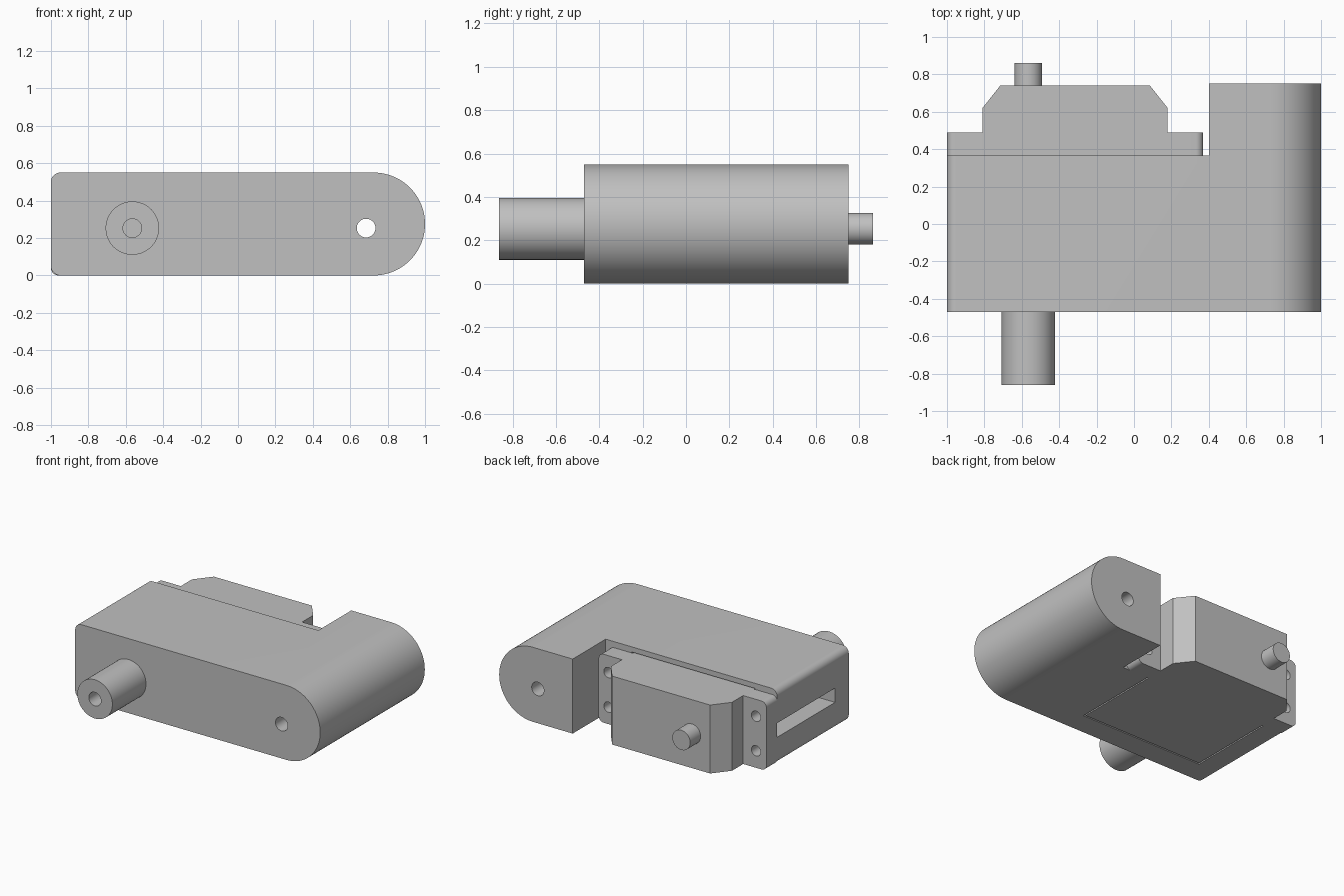
import bpy, bmesh, math
from mathutils import Vector

if "Cube" in bpy.data.objects:
    bpy.data.objects.remove(bpy.data.objects["Cube"], do_unlink=True)

grey = bpy.data.materials.new("plain grey")
grey.use_nodes = True
grey.diffuse_color = (0.53, 0.53, 0.53, 1)
grey.node_tree.nodes["Principled BSDF"].inputs["Base Color"].default_value = (0.53, 0.53, 0.53, 1)


def prism(name, outline, axis, low, high):
    """Extrude a flat outline along y (outline in x, z) or z (outline in x, y)."""
    bm = bmesh.new()
    place = (lambda a, b: (a, low, b)) if axis == "y" else (lambda a, b: (a, b, low))
    face = bm.faces.new([bm.verts.new(place(a, b)) for a, b in outline])
    extruded = bmesh.ops.extrude_face_region(bm, geom=[face])["geom"]
    step = Vector((0, high - low, 0)) if axis == "y" else Vector((0, 0, high - low))
    bmesh.ops.translate(bm, vec=step, verts=[g for g in extruded if isinstance(g, bmesh.types.BMVert)])
    bmesh.ops.recalc_face_normals(bm, faces=bm.faces)
    mesh = bpy.data.meshes.new(name)
    bm.to_mesh(mesh)
    bm.free()
    mesh.materials.append(grey)
    obj = bpy.data.objects.new(name, mesh)
    bpy.context.collection.objects.link(obj)
    return obj


def arc(x, z, r, start, end, steps):
    angles = [math.radians(start + (end - start) * i / steps) for i in range(steps + 1)]
    return [(x + r * math.cos(t), z + r * math.sin(t)) for t in angles]


def rounded(x0, x1, z0, z1, left, right, steps=8):
    """Rectangle with one corner radius per end."""
    return (arc(x1 - right, z0 + right, right, -90, 0, steps)
            + arc(x1 - right, z1 - right, right, 0, 90, steps)[(1 if z1 - z0 <= 2 * right + 1e-6 else 0):]
            + arc(x0 + left, z1 - left, left, 90, 180, steps)
            + arc(x0 + left, z0 + left, left, 180, 270, steps))


def rod(name, x, z, r, low, high):
    return prism(name, arc(x, z, r, 0, 352.5, 47), "y", low, high)


def box(name, x0, x1, y0, y1, z0, z1):
    return prism(name, [(x0, y0), (x1, y0), (x1, y1), (x0, y1)], "z", z0, z1)


def combine(target, tool, operation):
    mod = target.modifiers.new(operation, "BOOLEAN")
    mod.operation, mod.object, mod.solver = operation, tool, "EXACT"
    select(target)
    bpy.ops.object.modifier_apply(modifier=mod.name)
    bpy.data.objects.remove(tool, do_unlink=True)


def select(obj):
    bpy.ops.object.select_all(action="DESELECT")
    obj.select_set(True)
    bpy.context.view_layer.objects.active = obj


SHAFT_X, AXIS_Z, HINGE_X = -0.565, 0.253, 0.685
BACK, FRONT = 0.365, -0.47
SCREWS = [(x, z) for x in (-0.915, 0.29) for z in (0.125, 0.38)]

# Bracket: rounded block with a notch at the back for the motor
bracket = prism("bracket", rounded(-1, 1, 0, 0.55, 0.05, 0.275, 20), "y", FRONT, 0.75)
combine(bracket, box("notch", -1.2, 0.4, BACK, 1, -0.2, 0.8), "DIFFERENCE")

# Pocket open below and behind, with a cable slot through the end wall
combine(bracket, box("pocket", -0.82, 0.19, -0.3, 0.6, -0.2, 0.512), "DIFFERENCE")
combine(bracket, box("cable_slot", -1.2, -0.7, -0.31, 0.6, 0.2, 0.305), "DIFFERENCE")

# Hollow front boss and hinge hole
combine(bracket, rod("boss", SHAFT_X, AXIS_Z, 0.143, -0.862, FRONT + 0.05), "UNION")
combine(bracket, rod("boss_bore", SHAFT_X, AXIS_Z, 0.05, -1, -0.45), "DIFFERENCE")
combine(bracket, rod("hinge_hole", HINGE_X, AXIS_Z, 0.05, -1, 1), "DIFFERENCE")

# Motor: case with chamfered back, mounting flange and output shaft
case = [(-0.81, -0.29), (0.18, -0.29), (0.18, 0.62), (0.085, 0.74), (-0.715, 0.74), (-0.81, 0.62)]
motor = prism("motor", case, "z", 0, 0.505)
combine(motor, prism("flange", rounded(-1, 0.37, 0, 0.505, 0.04, 0.04), "y", BACK, 0.49), "UNION")
combine(motor, rod("shaft", SHAFT_X, AXIS_Z, 0.073, 0.7, 0.862), "UNION")

# Screw holes through the flange into the bracket
for x, z in SCREWS:
    for part in (motor, bracket):
        combine(part, rod("screw_hole", x, z, 0.038, 0.2, 0.6), "DIFFERENCE")

for part in (bracket, motor):
    select(part)
    bpy.ops.object.shade_smooth_by_angle(angle=math.radians(30))
